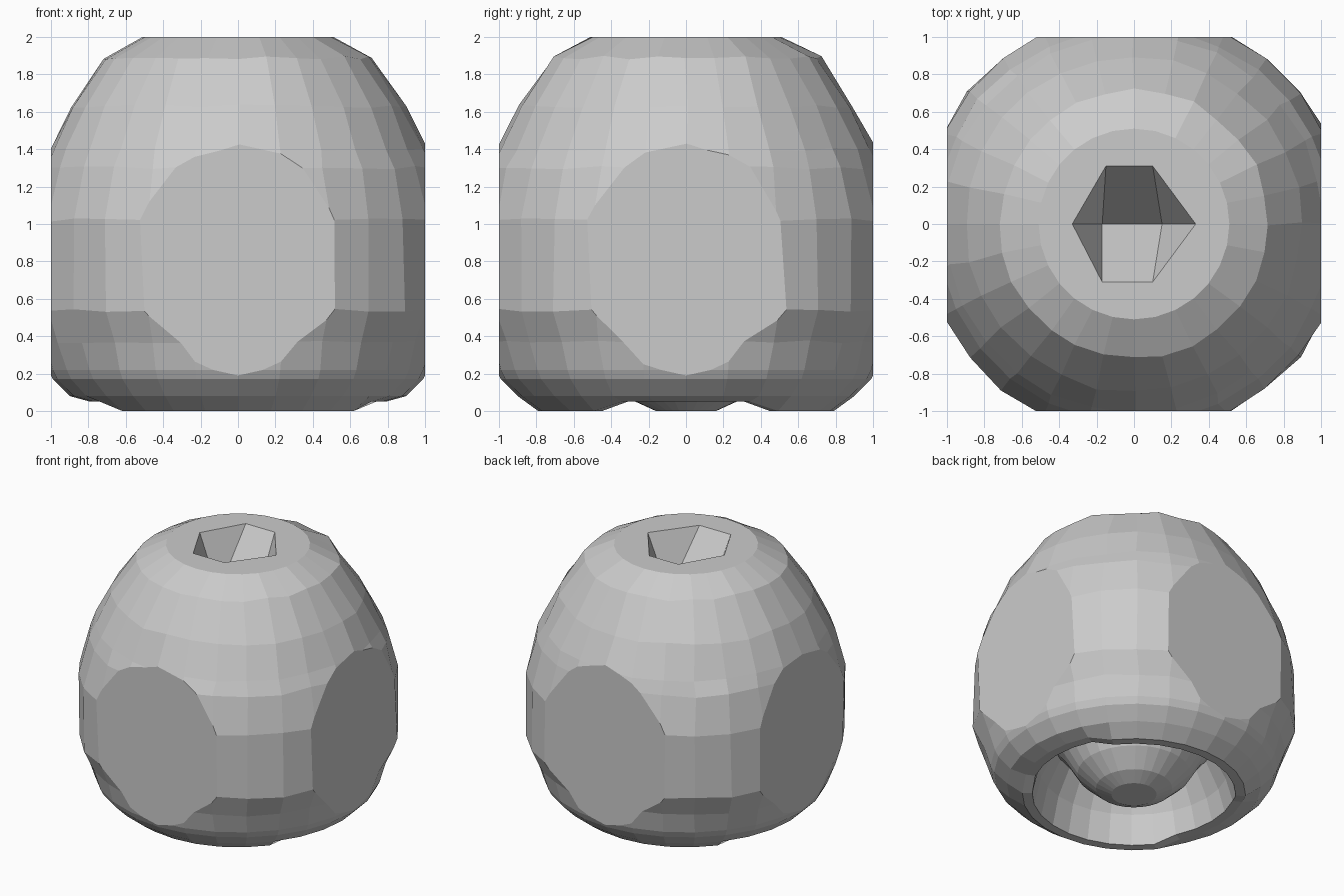
import bpy, bmesh, math, random
from mathutils import Vector

cube = bpy.data.objects.get("Cube")
if cube:
    bpy.data.objects.remove(cube, do_unlink=True)
random.seed(4)

SEGMENTS = 28
# Lathe profile (radius, height): top plateau, outside wall, rim, groove, core
OUTSIDE = [(.51, 2), (.72, 1.89), (.9, 1.63), (1.01, 1.4), (1.06, 1.3),
           (1.13, 1.02), (1.13, .54), (1.06, .37), (1.015, .22),
           (.99, .17), (.9, .08), (.79, 0), (.72, 0)]
UNDERSIDE = [(.67, .22), (.57, .42), (.49, .32), (.4, .17), (.27, .05), (.16, 0)]
# Pit in the top: six-sided mouth narrowing to a short crease
MOUTH = [(.33, 0), (.1, .31), (-.15, .31), (-.33, 0), (-.17, -.31), (.1, -.31)]
PIT_DEPTH = .42


def make_material(name, rgb):
    mat = bpy.data.materials.new(name)
    mat.use_nodes = True
    color = (*rgb, 1)
    mat.diffuse_color = color
    mat.node_tree.nodes["Principled BSDF"].inputs["Base Color"].default_value = color
    return mat


def ring(bm, radius, height):
    verts = []
    for i in range(SEGMENTS):
        a = math.tau * i / SEGMENTS
        x, y, z = radius * math.cos(a), radius * math.sin(a), height
        # the rim arches up a little on the left and right
        if z < .05 and radius > .7 and abs(y) < .36:
            z = .05
        verts.append(bm.verts.new((x, y, z)))
    return verts


def loop_edges(bm, verts):
    pairs = zip(verts, verts[1:] + verts[:1])
    return [bm.edges.get(p) or bm.edges.new(p) for p in pairs]


bm = bmesh.new()

# Lathed shell with a hollow groove and a rounded core underneath
rings = [ring(bm, r, z) for r, z in OUTSIDE + UNDERSIDE]
for upper, lower in zip(rings, rings[1:]):
    for i in range(SEGMENTS):
        j = (i + 1) % SEGMENTS
        bm.faces.new((upper[i], lower[i], lower[j], upper[j]))
bm.faces.new(rings[-1])

# Uneven facets on the rounded shoulder
for verts in rings[1:8]:
    for v in verts:
        v.co += Vector([random.uniform(-.01, .01) for _ in range(3)])

# Plateau with the pit in it
mouth = [bm.verts.new((x, y, 2)) for x, y in MOUTH]
rim_edges = loop_edges(bm, rings[0]) + loop_edges(bm, mouth)
bmesh.ops.triangle_fill(bm, edges=rim_edges, use_beauty=True, normal=(0, 0, 1))
right = bm.verts.new((-.17, 0, 2 - PIT_DEPTH))
left = bm.verts.new((.15, 0, 2 - PIT_DEPTH))
crease = [left, left, right, right, right, left]
for i in range(6):
    j = (i + 1) % 6
    corners = [mouth[i], mouth[j], crease[j], crease[i]]
    bm.faces.new(list(dict.fromkeys(corners)))

# Flat cheeks cut on all four sides
for normal in ((1, 0, 0), (-1, 0, 0), (0, 1, 0), (0, -1, 0)):
    cut = bmesh.ops.bisect_plane(
        bm, geom=bm.verts[:] + bm.edges[:] + bm.faces[:], dist=1e-5,
        plane_co=normal, plane_no=normal, clear_outer=True)
    edges = [e for e in cut["geom_cut"]
             if isinstance(e, bmesh.types.BMEdge) and e.is_boundary]
    bmesh.ops.triangle_fill(bm, edges=edges, use_beauty=True, normal=normal)

bmesh.ops.recalc_face_normals(bm, faces=bm.faces[:])
mesh = bpy.data.meshes.new("faceted_body")
bm.to_mesh(mesh)
bm.free()
mesh.materials.append(make_material("light_grey", (.6, .6, .6)))
body = bpy.data.objects.new("faceted_body", mesh)
bpy.context.collection.objects.link(body)
